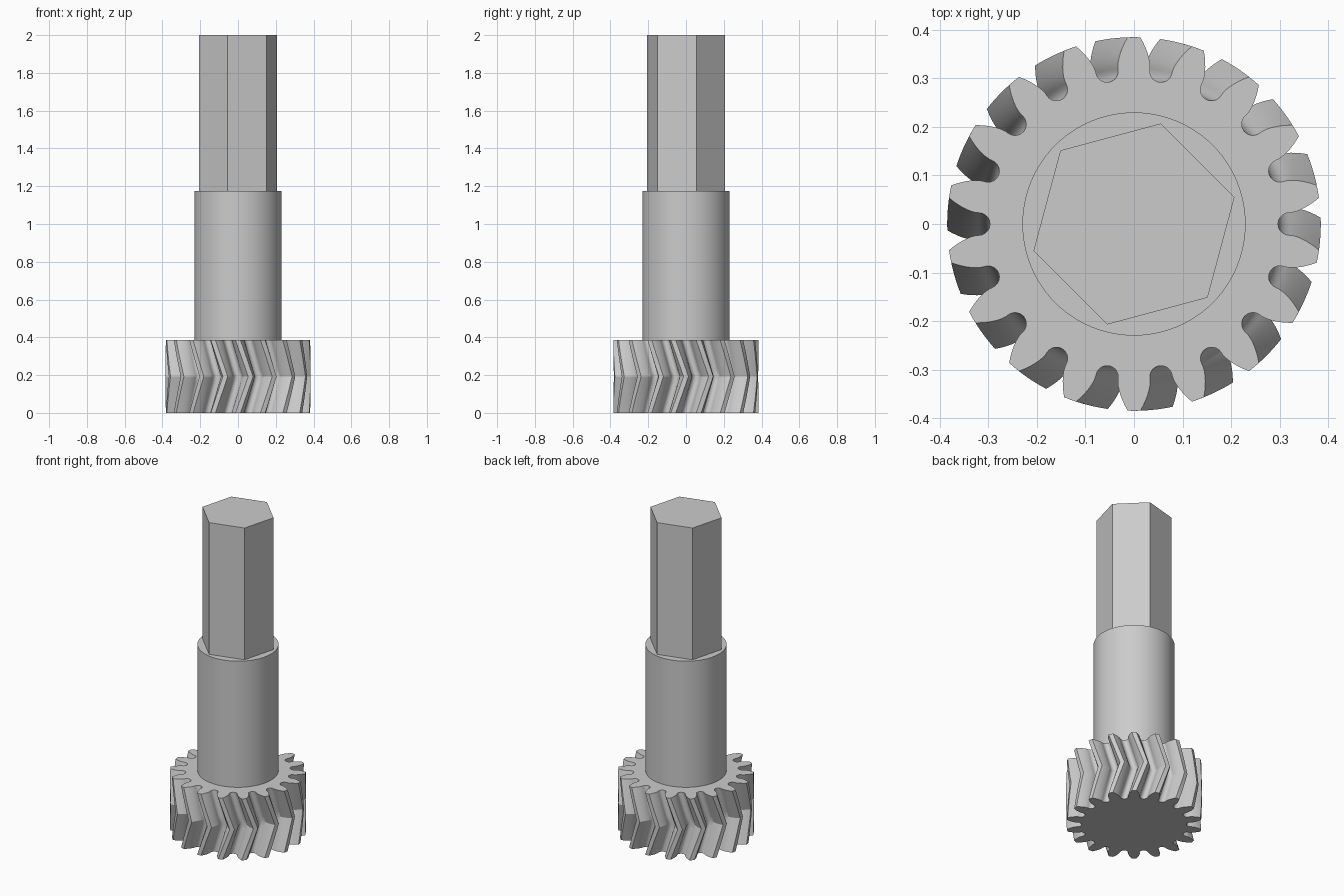
import bpy
import bmesh
from math import sin, cos, tan, pi, radians, acos, atan2, sqrt

cube = bpy.data.objects.get("Cube")
if cube:
    bpy.data.objects.remove(cube, do_unlink=True)

steel = bpy.data.materials.new("plain_grey_steel")
steel.use_nodes = True
GREY = (0.6, 0.6, 0.6, 1)
steel.diffuse_color = GREY
steel.node_tree.nodes["Principled BSDF"].inputs["Base Color"].default_value = GREY


def loft(name, outline, levels, cap_bottom=True):
    """Stack a polar outline [(radius, angle)] at levels [(z, twist)]."""
    bm = bmesh.new()
    rings = [[bm.verts.new((r * cos(a + tw), r * sin(a + tw), z)) for r, a in outline]
             for z, tw in levels]
    n = len(outline)
    for low, high in zip(rings, rings[1:]):
        for i in range(n):
            j = (i + 1) % n
            bm.faces.new((low[i], low[j], high[j], high[i]))
    bm.faces.new(rings[-1])
    if cap_bottom:
        bm.faces.new(rings[0][::-1])
    mesh = bpy.data.meshes.new(name)
    bm.to_mesh(mesh)
    bm.free()
    mesh.materials.append(steel)
    obj = bpy.data.objects.new(name, mesh)
    bpy.context.collection.objects.link(obj)
    bpy.ops.object.select_all(action='DESELECT')
    obj.select_set(True)
    bpy.context.view_layer.objects.active = obj
    bpy.ops.object.shade_smooth_by_angle(angle=radians(30))
    return obj


def polygon(radius, sides, start=0.0):
    return [(radius, start + 2 * pi * i / sides) for i in range(sides)]


# Gear proportions: involute teeth with rounded roots
TEETH = 18
TIP = 0.385
PITCH = TIP * TEETH / (TEETH + 2)
PRESSURE = radians(20)
BASE = PITCH * cos(PRESSURE)
GEAR_TOP = 0.385
TWIST = radians(10)


def involute(angle):
    return tan(angle) - angle


half_pitch = pi / TEETH
base_half = half_pitch / 2 + involute(PRESSURE)

# Half a tooth, from the middle of a gap to the tip
half = []
fillet = 0.0232
for i in range(6):
    t = i / 5 * pi / 2
    x, y = 0.320 - fillet * cos(t), fillet * sin(t)
    half.append((sqrt(x * x + y * y), atan2(y, x)))
for i in range(7):
    r = BASE + (TIP - BASE) * i / 6
    half.append((r, half_pitch - base_half + involute(acos(min(1, BASE / r)))))
half.append((TIP, half_pitch))

# Mirror it to a whole tooth, then repeat round the gear
tooth = half + [(r, 2 * half_pitch - a) for r, a in half[-2:0:-1]]
gear_outline = [(r, a + 2 * half_pitch * k) for k in range(TEETH) for r, a in tooth]

# Herringbone: twist rises to mid height and returns
STEPS = 12
gear_levels = [(GEAR_TOP * i / STEPS, TWIST * (1 - abs(2 * i / STEPS - 1)))
               for i in range(STEPS + 1)]
loft("herringbone_gear", gear_outline, gear_levels)

# Round shaft and hexagonal drive end
SHOULDER = 1.175
loft("round_shaft", polygon(0.23, 96), [(GEAR_TOP, 0), (SHOULDER, 0)], cap_bottom=False)
loft("hex_drive_end", polygon(0.2145, 6, radians(15)), [(SHOULDER, 0), (2.0, 0)], cap_bottom=False)
